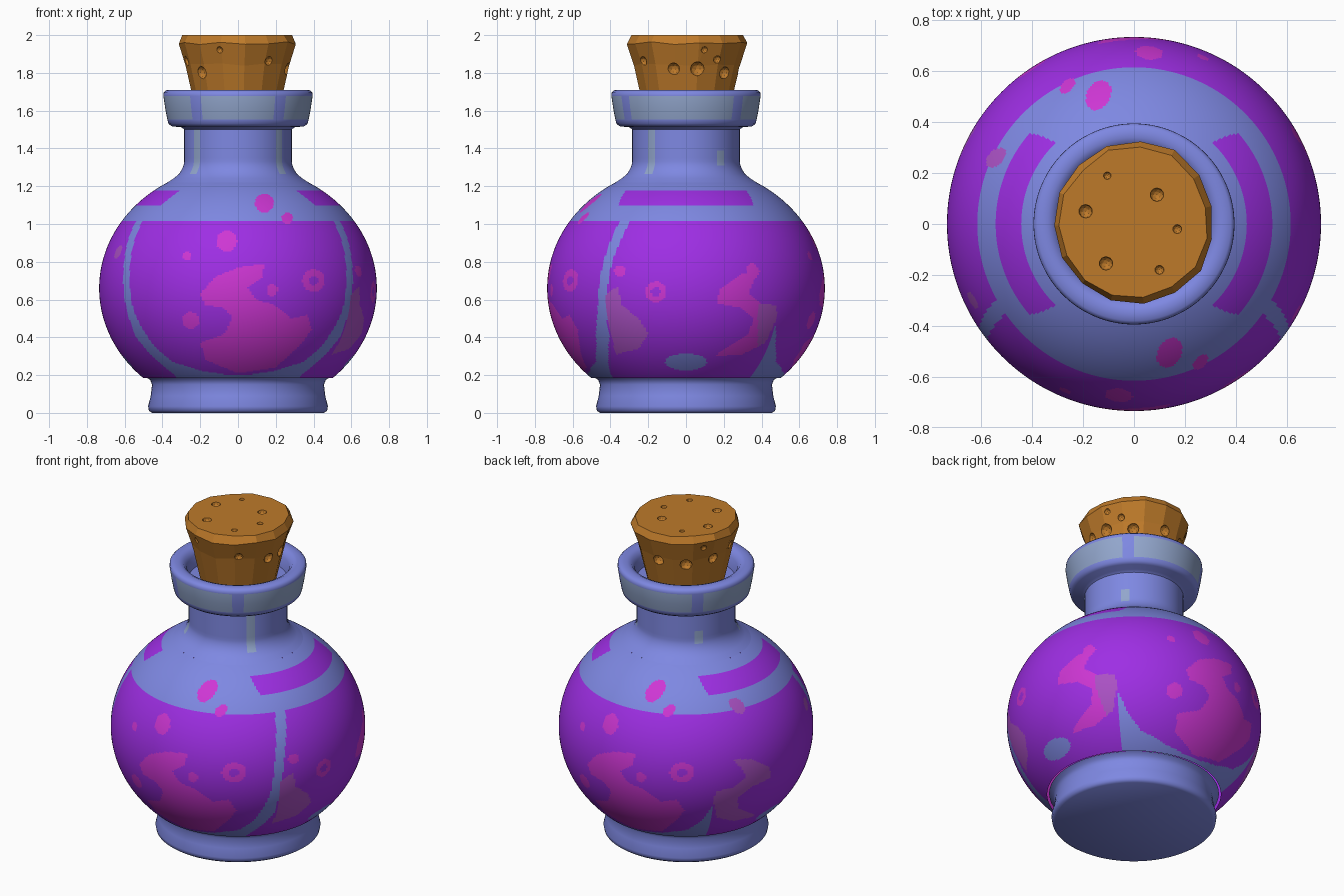
import bpy, bmesh, math, random
from math import sin, cos, radians, degrees, atan2, hypot, sqrt
from mathutils import Vector

random.seed(4)
if "Cube" in bpy.data.objects:
    bpy.data.objects.remove(bpy.data.objects["Cube"], do_unlink=True)


def material(name, red, green, blue):
    """Flat material from display colour values."""
    linear = [((c / 255 + 0.055) / 1.055) ** 2.4 for c in (red, green, blue)] + [1]
    mat = bpy.data.materials.new(name)
    mat.use_nodes = True
    mat.diffuse_color = linear
    mat.node_tree.nodes["Principled BSDF"].inputs["Base Color"].default_value = linear
    return mat


glass = material("blue glass", 126, 136, 226)
shine = material("pale glass shine", 146, 166, 204)
purple = material("purple liquid", 158, 46, 228)
pink = material("pink swirl", 206, 54, 212)
dusty = material("dusty pink swirl", 172, 82, 198)
cork_colour = material("cork", 190, 122, 42)
GLASS, SHINE, PURPLE, PINK, DUSTY = range(5)


def finish(name, bm, mats):
    bmesh.ops.recalc_face_normals(bm, faces=bm.faces)
    mesh = bpy.data.meshes.new(name)
    bm.to_mesh(mesh)
    bm.free()
    for mat in mats:
        mesh.materials.append(mat)
    obj = bpy.data.objects.new(name, mesh)
    bpy.context.collection.objects.link(obj)
    bpy.ops.object.select_all(action="DESELECT")
    obj.select_set(True)
    bpy.context.view_layer.objects.active = obj
    return obj


def lathe(name, profile, segments, rule=None, angle=50):
    """Revolve (radius, height) points and colour the faces by a rule."""
    bm = bmesh.new()
    rings = []
    for r, z in profile:
        if r == 0:
            rings.append([bm.verts.new((0, 0, z))] * segments)
        else:
            turns = [math.tau * i / segments for i in range(segments)]
            rings.append([bm.verts.new((r * sin(t), -r * cos(t), z)) for t in turns])
    for low, high in zip(rings, rings[1:]):
        for i in range(segments):
            j = (i + 1) % segments
            corners = dict.fromkeys((low[i], low[j], high[j], high[i]))
            face = bm.faces.new(list(corners))
            if rule:
                face.material_index = rule(face.calc_center_median())
    obj = finish(name, bm, [glass, shine, purple, pink, dusty])
    bpy.ops.object.shade_smooth_by_angle(angle=radians(angle))
    return obj


def inside(x, z, outline):
    hit = False
    for (ax, az), (bx, bz) in zip(outline, outline[1:] + outline[:1]):
        if (az > z) != (bz > z) and x < ax + (z - az) * (bx - ax) / (bz - az):
            hit = not hit
    return hit


def curve(z, table):
    """Linear interpolation of (height, value) pairs."""
    for (a, va), (b, vb) in zip(table, table[1:]):
        if z <= b:
            return va + (vb - va) * max(0, (z - a) / (b - a))
    return table[-1][1]


# Painted shapes on the round body: sideways position and height
WINDOW_EDGE = [(.2, 5), (.22, 20), (.27, 36), (.35, 43), (.45, 47), (.55, 50), (.75, 52), (1, 55)]
BAND_EDGE = [(.2, 40), (.3, 48), (.4, 53), (.6, 55), (.8, 57), (1, 61)]
FRONT_SWIRL = [(.14, .79), (0, .77), (-.12, .72), (-.2, .63), (-.17, .57), (-.08, .56), (-.03, .51),
               (-.07, .42), (-.2, .37), (-.17, .28), (0, .21), (.2, .24), (.33, .36), (.39, .44),
               (.37, .52), (.28, .5), (.2, .57), (.1, .6), (.05, .66), (.13, .72)]
SIDE_SWIRL = [(.4, .76), (.28, .73), (.18, .65), (.16, .58), (.28, .56), (.36, .5), (.33, .42),
              (.22, .35), (.15, .3), (.3, .31), (.42, .37), (.48, .5), (.48, .57), (.4, .58),
              (.33, .63), (.36, .7)]
SIDE_STREAK = [(-.43, .62), (-.36, .67), (-.34, .57), (-.25, .5), (-.2, .42), (-.25, .34), (-.37, .31), (-.4, .42)]
FRONT_DOTS = [(-.06, .91, .055), (.14, 1.11, .05), (.4, .7, .06), (.18, .65, .03),
              (-.25, .49, .045), (-.27, .83, .025), (.26, 1.03, .03), (.2, .32, .03)]
SIDE_DOTS = [(-.16, .64, .055), (.35, .76, .03), (-.35, .75, .03)]


def spot(u, z, dots):
    return any(hypot(u - x, z - h) < r for x, h, r in dots)


def body_rule(c):
    x, y, z = c
    turn = abs(degrees(atan2(x, -y)))
    front = y < 0
    off = turn if front else 180 - turn
    u = x if front else -x
    # Bubbles and swirls
    if off < 60:
        if spot(u, z, [(.4, .7, .025)]):
            return PURPLE
        if spot(u, z, FRONT_DOTS) or inside(u, z, FRONT_SWIRL):
            return PINK
    if abs(x) > .25:
        if spot(y, z, [(-.16, .64, .025)]):
            return PURPLE
        if x > 0 and spot(y, z, SIDE_DOTS):
            return PINK
        if inside(y, z, SIDE_SWIRL):
            return PINK if x > 0 and (y < .38 or z > .58) else DUSTY
        if x > 0 and inside(y, z, SIDE_STREAK):
            return DUSTY
        if x < 0 and spot(y, z, [(-.3, .85, .035), (.26, 1.03, .04)]):
            return DUSTY
    # Liquid level and the crescent on each shoulder
    if z > 1.015:
        crescent = 1.1 < z < 1.178 and abs(turn - 90) < 46 - 60 * (1.178 - z)
        return PURPLE if crescent else GLASS
    # Clear bands around the front and back windows, and low side gaps
    edge = curve(z, WINDOW_EDGE)
    outer = curve(z, BAND_EDGE) if front else 47.5
    if z < .2 and off < 40 or edge < off < outer and (front or z < .56):
        return GLASS
    if hypot(y / .11, (z - .27) / .045) < 1:
        return GLASS
    return PURPLE


def body_radius(z):
    return .735 * sqrt(1 - ((z - .66) / .65) ** 2)


# Foot
lathe("foot", [(0, 0), (.455, 0), (.472, .012), (.476, .035), (.462, .09), (.455, .15),
               (.465, .175), (.49, .19)], 96)

# Round body with liquid
start, end, rows = -.82, 1.035, 150
heights = [.66 + .65 * sin(start + (end - start) * i / rows) for i in range(rows + 1)]
lathe("round_body", [(body_radius(z), z) for z in heights], 384, body_rule)


# Neck with painted shine streaks
def neck_rule(c):
    x, y, z = c
    turn = abs(degrees(atan2(x, -y)))
    if abs(turn - 50) < 6 and z > 1.275 or abs(turn - 130) < 5 and 1.31 < z < 1.39:
        return SHINE
    return GLASS


shoulder = [(body_radius(heights[-1]), heights[-1]), (.34, 1.242), (.312, 1.265), (.297, 1.29), (.288, 1.31)]
tube = [(.285, 1.33 + .02 * i) for i in range(10)]
lathe("neck", shoulder + tube, 144, neck_rule)


# Rim with painted shine panels
def rim_rule(c):
    x, y, z = c
    turn = abs(degrees(atan2(x, -y)))
    panel = hypot(x, y) > .36 and 1.55 < z < 1.68
    gap = min(abs(turn - 35), abs(turn - 135)) < 5
    return SHINE if panel and not gap else GLASS


lathe("rim", [(.284, 1.5), (.3, 1.512), (.35, 1.517), (.368, 1.53), (.374, 1.552), (.385, 1.61),
              (.395, 1.678), (.394, 1.695), (.38, 1.708), (.34, 1.71), (.315, 1.7), (.295, 1.67),
              (.285, 1.6), (0, 1.6)], 144, rim_rule)

# Faceted cork stopper
bm = bmesh.new()
sides = 15
levels = [(.22, 1.58), (.285, 1.85), (.322, 1.965), (.3, 2)]
wobble = [random.uniform(.96, 1.03) for _ in range(sides)]
rings = []
for r, z in levels:
    ring = []
    for i in range(sides):
        t = math.tau * (i + .3 * wobble[i]) / sides
        size = r * wobble[i] * random.uniform(.99, 1.01)
        drop = random.uniform(0, .015) if z < 2 else 0
        ring.append(bm.verts.new((size * sin(t), -size * cos(t), z - drop)))
    rings.append(ring)
for low, high in zip(rings, rings[1:]):
    for i in range(sides):
        j = (i + 1) % sides
        bm.faces.new((low[i], low[j], high[j], high[i]))
bm.faces.new(rings[0][::-1])
bm.faces.new(rings[-1])
cork = finish("cork_stopper", bm, [cork_colour])

# Pits carved into the cork
TOP_PITS = [(.09, .115, .027), (-.19, .05, .027), (-.11, -.155, .027), (.17, -.02, .018),
            (.1, -.18, .018), (-.105, .19, .015)]
SIDE_PITS = [(-47, 1.8, .036), (36, 1.86, .028), (-19, 1.92, .02), (76, 1.82, .034), (103, 1.82, .04),
             (139, 1.8, .034), (109, 1.92, .02), (125, 1.87, .022), (180, 1.82, .034), (215, 1.81, .036),
             (250, 1.83, .034), (235, 1.92, .02), (282, 1.86, .03)]
places = [(Vector((x, y, 2)), r) for x, y, r in TOP_PITS]
for turn, z, r in SIDE_PITS:
    out = .285 + .29 * (z - 1.85)
    places.append((Vector((out * sin(radians(turn)), -out * cos(radians(turn)), z)), r))
bm = bmesh.new()
for spot_at, r in places:
    made = bmesh.ops.create_icosphere(bm, subdivisions=2, radius=r)
    bmesh.ops.translate(bm, verts=made["verts"], vec=spot_at)
pits = finish("cork_pit_cutter", bm, [cork_colour])
pits.hide_render = True
bpy.context.view_layer.objects.active = cork
carve = cork.modifiers.new("pits", "BOOLEAN")
carve.operation = "DIFFERENCE"
carve.object = pits
bpy.ops.object.modifier_apply(modifier=carve.name)
bpy.data.objects.remove(pits, do_unlink=True)
